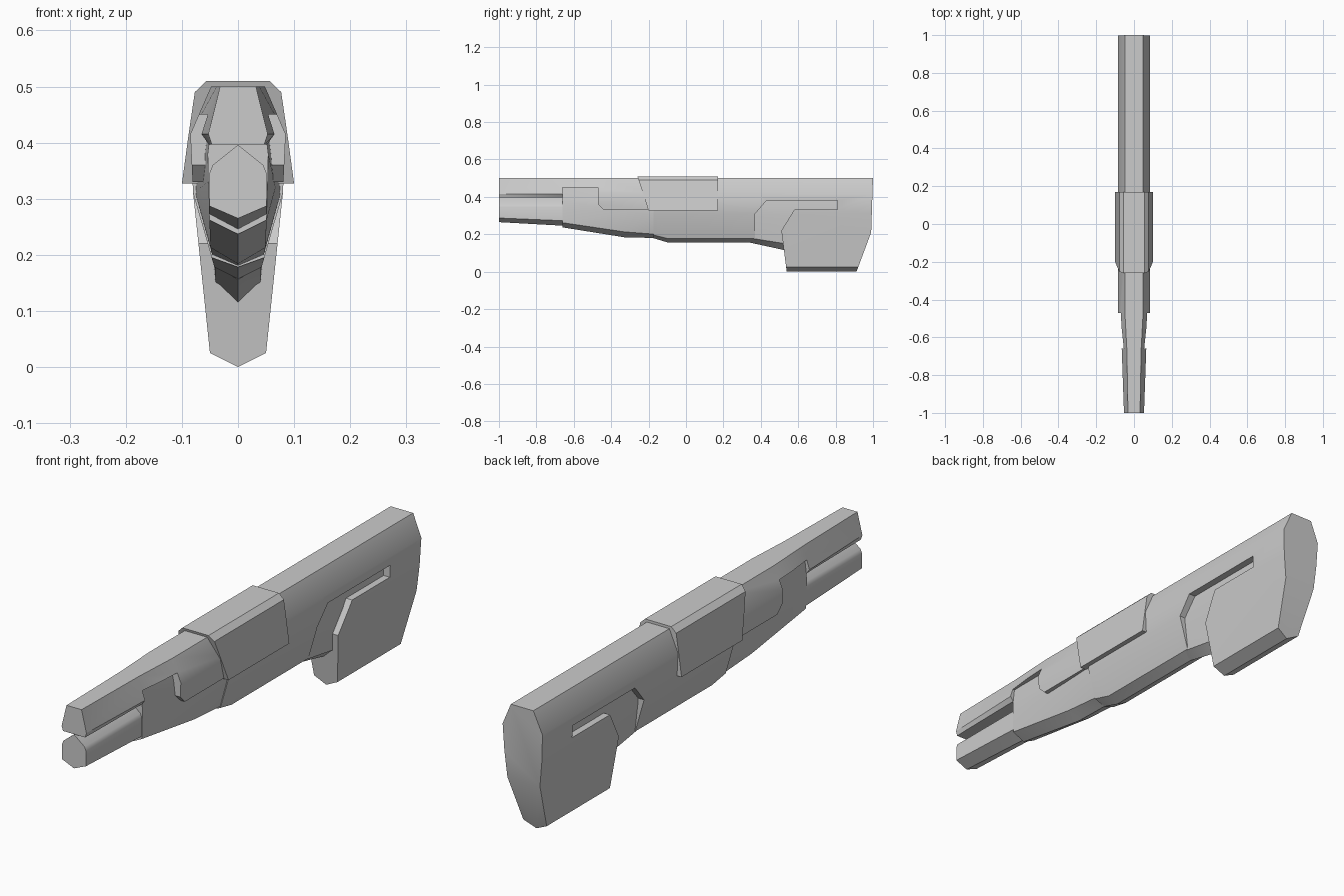
import bpy, bmesh
from math import radians

if "Cube" in bpy.data.objects:
    bpy.data.objects.remove(bpy.data.objects["Cube"])


def finish(bm, name):
    bmesh.ops.connect_verts_nonplanar(bm, angle_limit=0.002, faces=bm.faces[:])
    bmesh.ops.recalc_face_normals(bm, faces=bm.faces[:])
    me = bpy.data.meshes.new(name)
    bm.to_mesh(me)
    bm.free()
    ob = bpy.data.objects.new(name, me)
    bpy.context.collection.objects.link(ob)
    return ob


def loft(name, sections):
    """Skin mirrored half sections [(y, [(x, z), ...top to bottom])] along y."""
    bm = bmesh.new()
    rings = []
    for y, half in sections:
        pts = half + [(-x, z) for x, z in reversed(half) if x > 0]
        rings.append([bm.verts.new((x, y, z)) for x, z in pts])
    n = len(rings[0])
    for a, b in zip(rings, rings[1:]):
        for i in range(n):
            j = (i + 1) % n
            bm.faces.new((a[i], a[j], b[j], b[i]))
    bm.faces.new(rings[0])
    bm.faces.new(rings[-1])
    return finish(bm, name)


def trim(ob, outline):
    """Keep only what lies inside a side outline (y, z)."""
    bm = bmesh.new()
    left, right = ([bm.verts.new((x, y, z)) for y, z in outline] for x in (-0.3, 0.3))
    n = len(outline)
    bm.faces.new(left)
    bm.faces.new(right)
    for i in range(n):
        j = (i + 1) % n
        bm.faces.new((left[i], left[j], right[j], right[i]))
    cutter = finish(bm, ob.name + "_outline")
    mod = ob.modifiers.new("trim", 'BOOLEAN')
    mod.operation, mod.solver, mod.object = 'INTERSECT', 'EXACT', cutter
    bpy.context.view_layer.objects.active = ob
    bpy.ops.object.modifier_apply(modifier=mod.name)
    bpy.data.objects.remove(cutter)


# Main shell: upper barrel, body and stock
def barrel(top, wide, low):
    return [(top, .5), (wide, .415), (low, .394), (.03, .39), (0, .38)]


def body(x, z, tip):
    return [(.048, .5), (.085, .415), (.08, .31), (x, z), (0, tip)]


shell = loft("shell", [
    (-1, barrel(.032, .053, .046)),
    (-.66, barrel(.038, .065, .05)),
    (-.47, body(.045, .2, .185)),
    (-.17, body(.047, .195, .178)),
    (-.10, body(.042, .178, .157)),
    (.40, body(.042, .178, .157)),
    (.50, body(.05, .025, 0)),
    (1.05, body(.05, .025, 0))])
trim(shell, [(-1.02, .6), (-1.02, .397), (-.66, .397), (-.66, .45), (-.47, .45),
             (-.47, .36), (-.44, .33), (-.175, .33), (-.175, -.05), (.37, -.05),
             (.37, .31), (.43, .38), (.81, .38), (.81, .333), (.58, .333),
             (.51, .22), (.545, -.05), (.893, -.05), (.99, .21), (1.003, .6)])

# Lower barrel
lower_barrel = loft("lower_barrel", [
    (-1, [(0, .396), (.045, .36), (.051, .345), (.051, .287), (0, .265)]),
    (-.64, [(0, .396), (.045, .36), (.051, .345), (.051, .272), (0, .245)])])

# Foregrip under the shell
foregrip = loft("foregrip", [
    (-.66, [(.044, .46), (.054, .38), (.053, .33), (.051, .262), (0, .237)]),
    (-.33, [(.044, .46), (.062, .38), (.067, .32), (.049, .213), (0, .184)]),
    (-.16, [(.044, .46), (.072, .38), (.076, .31), (.046, .2), (0, .18)])])

# Recessed neck behind the stock slot
neck = loft("neck", [
    (.34, [(.045, .46), (.055, .38), (.055, .30), (.041, .18), (0, .156)]),
    (.56, [(.045, .46), (.055, .38), (.055, .30), (.040, .145), (0, .108)]),
    (.85, [(.045, .46), (.055, .38), (.055, .30), (.040, .145), (0, .108)])])

# Wrap-around cover in the middle
half = [(.056, .51), (.077, .49), (.088, .415), (.1, .327), (0, .326)]
cover = loft("cover", [(-.3, half), (.17, half)])
trim(cover, [(-.263, .52), (.2, .52), (.2, .3), (-.192, .3)])

# Smooth shading with sharp edges kept
bpy.ops.object.select_all(action='DESELECT')
for ob in (shell, lower_barrel, foregrip, neck, cover):
    ob.select_set(True)
bpy.context.view_layer.objects.active = shell
bpy.ops.object.shade_smooth_by_angle(angle=radians(30))
